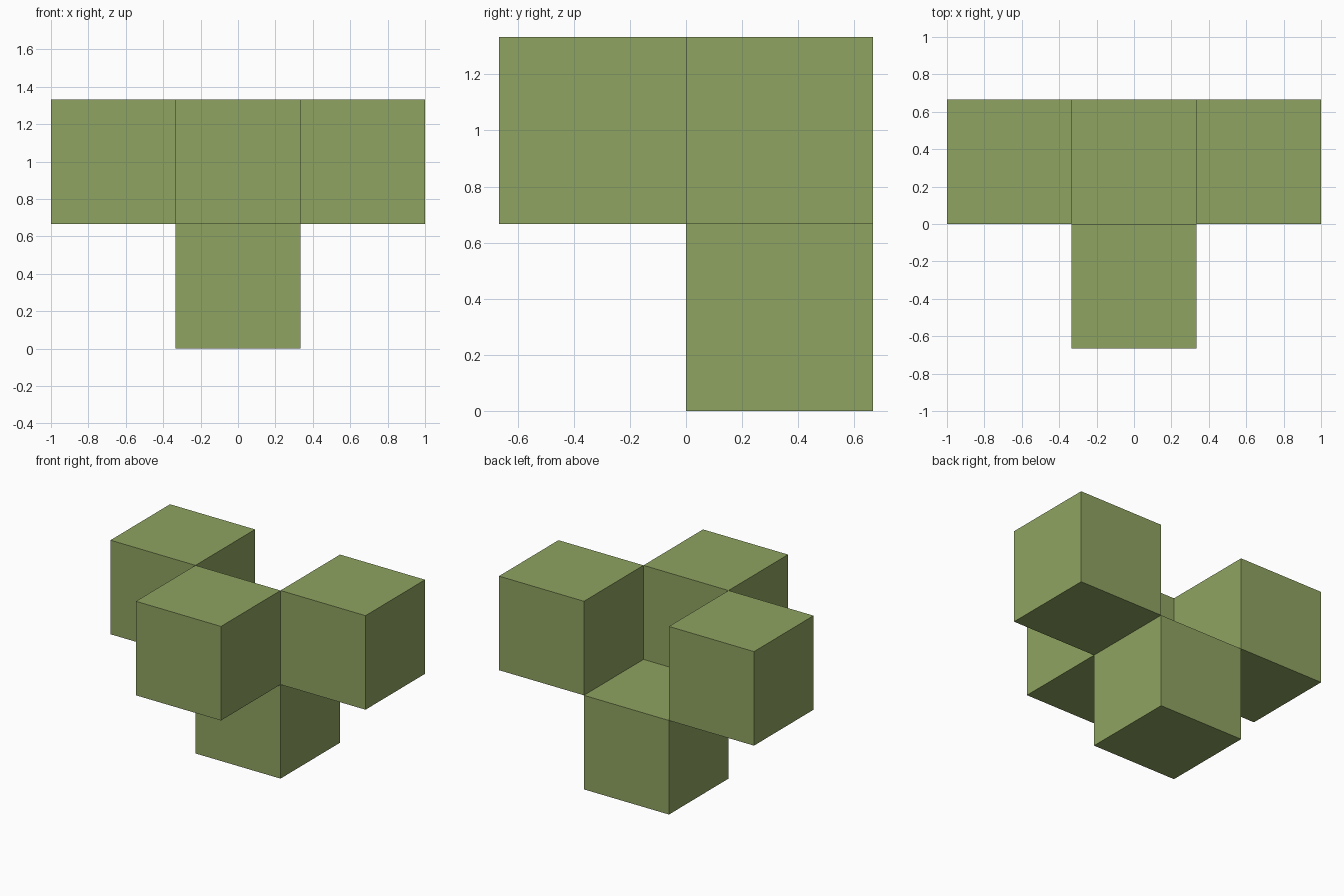
import bpy

if "Cube" in bpy.data.objects:
    bpy.data.objects.remove(bpy.data.objects["Cube"], do_unlink=True)

SIZE = 2 / 3  # edge length of every block

# Single olive green material
green = bpy.data.materials.new("olive_green")
green.use_nodes = True
colour = (0.275, 0.371, 0.122, 1.0)
green.diffuse_color = colour
bsdf = next(n for n in green.node_tree.nodes if n.type == "BSDF_PRINCIPLED")
bsdf.inputs["Base Color"].default_value = colour
bsdf.inputs["Roughness"].default_value = 0.8


def block(name, cell):
    """Add a cube at a grid cell around the empty centre cell."""
    centre = (cell[0] * SIZE, SIZE / 2 + cell[1] * SIZE, 1 + cell[2] * SIZE)
    bpy.ops.mesh.primitive_cube_add(size=SIZE, location=centre)
    obj = bpy.context.object
    obj.name = obj.data.name = name
    obj.data.materials.append(green)


# Four blocks touching along edges, with an open cell between them
block("left_block", (1, 0, 0))
block("right_block", (-1, 0, 0))
block("front_block", (0, -1, 0))
block("bottom_block", (0, 0, -1))
